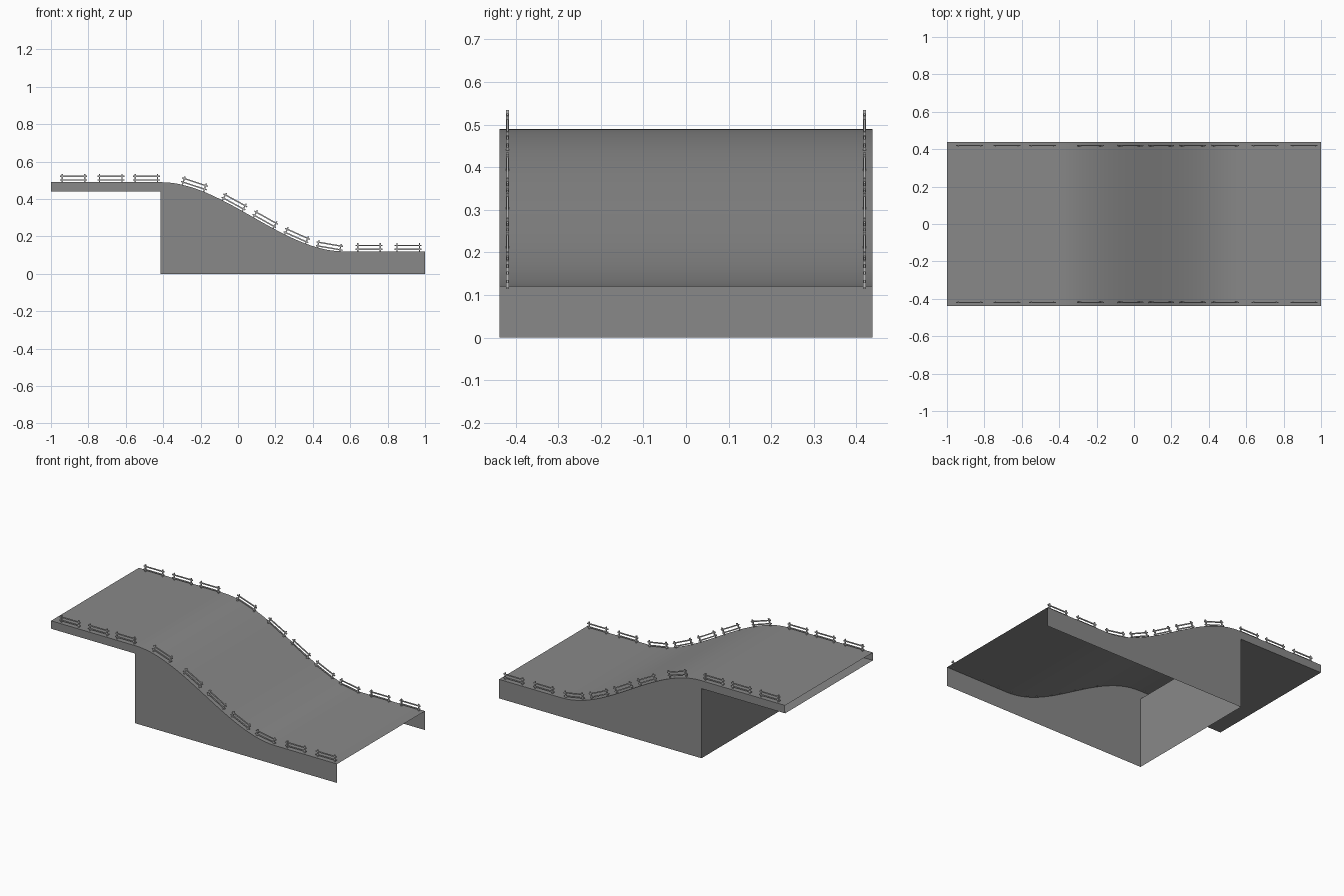
import bpy, bmesh, math
from mathutils import Matrix, Vector

if "Cube" in bpy.data.objects:
    bpy.data.objects.remove(bpy.data.objects["Cube"])

HW, INNER, WALL_X = 0.438, 0.419, -0.415   # half width, road edge, abutment wall
HIGH, LOW, X0, X1 = 0.49, 0.12, -0.41, 0.565
UNDER = 0.44                               # underside of the overhang


def material(name, g):
    m = bpy.data.materials.new(name)
    m.diffuse_color = (g, g, g, 1)
    m.use_nodes = True
    m.node_tree.nodes["Principled BSDF"].inputs["Base Color"].default_value = m.diffuse_color
    return m


CONCRETE = material("dark_concrete", 0.25)
METAL = material("rail_metal", 0.5)


def height(x):
    t = min(max((x - X0) / (X1 - X0), 0), 1)
    return HIGH - (HIGH - LOW) * t * t * (3 - 2 * t)


def slope(x):
    return (height(x + 0.005) - height(x - 0.005)) / 0.01


def finish(name, bm, smooth=False, mat=CONCRETE):
    mesh = bpy.data.meshes.new(name)
    bm.to_mesh(mesh)
    bm.free()
    mesh.materials.append(mat)
    obj = bpy.data.objects.new(name, mesh)
    bpy.context.collection.objects.link(obj)
    for p in mesh.polygons:
        p.use_smooth = smooth
    return obj


def strip(name, a, b, smooth=False):
    """Sheet of quads between two equally long point rows."""
    bm = bmesh.new()
    va = [bm.verts.new(p) for p in a]
    vb = [bm.verts.new(p) for p in b]
    for i in range(len(a) - 1):
        bm.faces.new((va[i], va[i + 1], vb[i + 1], vb[i]))
    return finish(name, bm, smooth)


N = 28
curve = [X0 + (X1 - X0) * i / N for i in range(N + 1)]
xs = [-1, WALL_X] + curve + [1]


def row(y):
    return [(x, y, height(x)) for x in xs]


# Road sheet and narrow verges
strip("road_surface", row(-INNER), row(INNER), True)
strip("verge_front", row(-HW), row(-INNER), True)
strip("verge_back", row(INNER), row(HW), True)

# Side walls (ramp) and edge beams (overhanging deck)
for side, y in (("front", -HW), ("back", HW)):
    lower = [(x, y, 0) for x in xs[1:]]
    upper = row(y)[1:]
    beam = ([(-1, y, UNDER), (WALL_X, y, UNDER)], [(-1, y, HIGH), (WALL_X, y, HIGH)])
    if side == "back":
        lower, upper = upper, lower
        beam = beam[::-1]
    strip("side_wall_" + side, lower, upper)
    strip("edge_beam_" + side, *beam)

# Soffit of the overhang and abutment wall beneath it
strip("overhang_soffit", [(-1, HW, UNDER), (WALL_X, HW, UNDER)],
      [(-1, -HW, UNDER), (WALL_X, -HW, UNDER)])
strip("abutment_wall", [(WALL_X, HW, 0), (WALL_X, -HW, 0)],
      [(WALL_X, HW, UNDER), (WALL_X, -HW, UNDER)])


# Guard rails: two bars on two posts, tilted to follow the road
def box(bm, centre, size, frame):
    m = frame @ Matrix.Translation(centre) @ Matrix.Diagonal((*size, 1))
    bmesh.ops.create_cube(bm, size=1, matrix=m)


centres = [-0.88, -0.68, -0.49, -0.24, -0.03, 0.135, 0.305, 0.485, 0.70, 0.91]
for side, y in (("front", -INNER), ("back", INNER)):
    bm = bmesh.new()
    for x in centres:
        base = Vector((x, y, height(x)))
        frame = Matrix.Translation(base) @ Matrix.Rotation(-math.atan(slope(x)), 4, "Y")
        for z in (0.012, 0.032):
            box(bm, (0, 0, z), (0.144, 0.005, 0.007), frame)
        for px in (-0.06, 0.06):
            box(bm, (px, 0, 0.021), (0.007, 0.007, 0.046), frame)
    finish("guard_rails_" + side, bm, mat=METAL)
